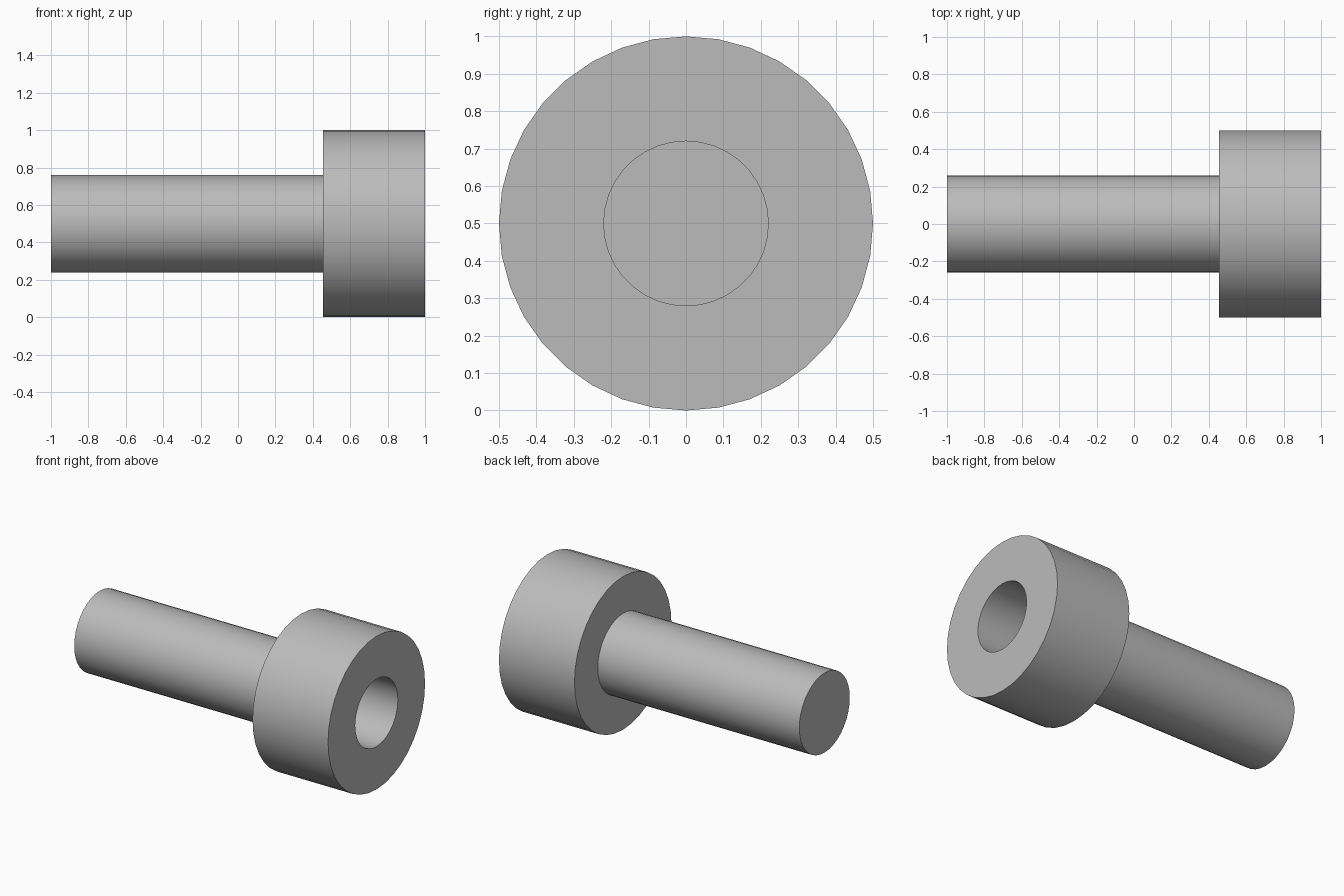
import bpy
import bmesh
from math import cos, sin, tau, radians

cube = bpy.data.objects.get("Cube")
if cube:
    bpy.data.objects.remove(cube, do_unlink=True)

SIDES = 36
AXIS_Z = 0.5

# Single plain metal colour
steel = bpy.data.materials.new("light_grey_metal")
steel.use_nodes = True
colour = (0.5, 0.5, 0.5, 1)
steel.diffuse_color = colour
steel.node_tree.nodes["Principled BSDF"].inputs["Base Color"].default_value = colour


def lathe(name, profile):
    """Turn an (x, radius) profile around the long axis and cap both ends."""
    bm = bmesh.new()
    rings = []
    for x, r in profile:
        rings.append([bm.verts.new((x, r * cos(tau * i / SIDES),
                                    AXIS_Z + r * sin(tau * i / SIDES)))
                      for i in range(SIDES)])
    for a, b in zip(rings, rings[1:]):
        for i in range(SIDES):
            j = (i + 1) % SIDES
            bm.faces.new((a[i], a[j], b[j], b[i]))
    bm.faces.new(rings[0])
    bm.faces.new(rings[-1])
    bmesh.ops.recalc_face_normals(bm, faces=bm.faces)
    mesh = bpy.data.meshes.new(name)
    bm.to_mesh(mesh)
    bm.free()
    mesh.materials.append(steel)
    obj = bpy.data.objects.new(name, mesh)
    bpy.context.collection.objects.link(obj)
    bpy.ops.object.select_all(action="DESELECT")
    obj.select_set(True)
    bpy.context.view_layer.objects.active = obj
    bpy.ops.object.shade_smooth_by_angle(angle=radians(30))
    return obj


# Shaft, shoulder, wide head and round socket in one turned piece
lathe("socket_head_bolt", [
    (-1.0, 0.26),
    (0.455, 0.26),
    (0.455, 0.5),
    (1.0, 0.5),
    (1.0, 0.22),
    (0.455, 0.22),
])
